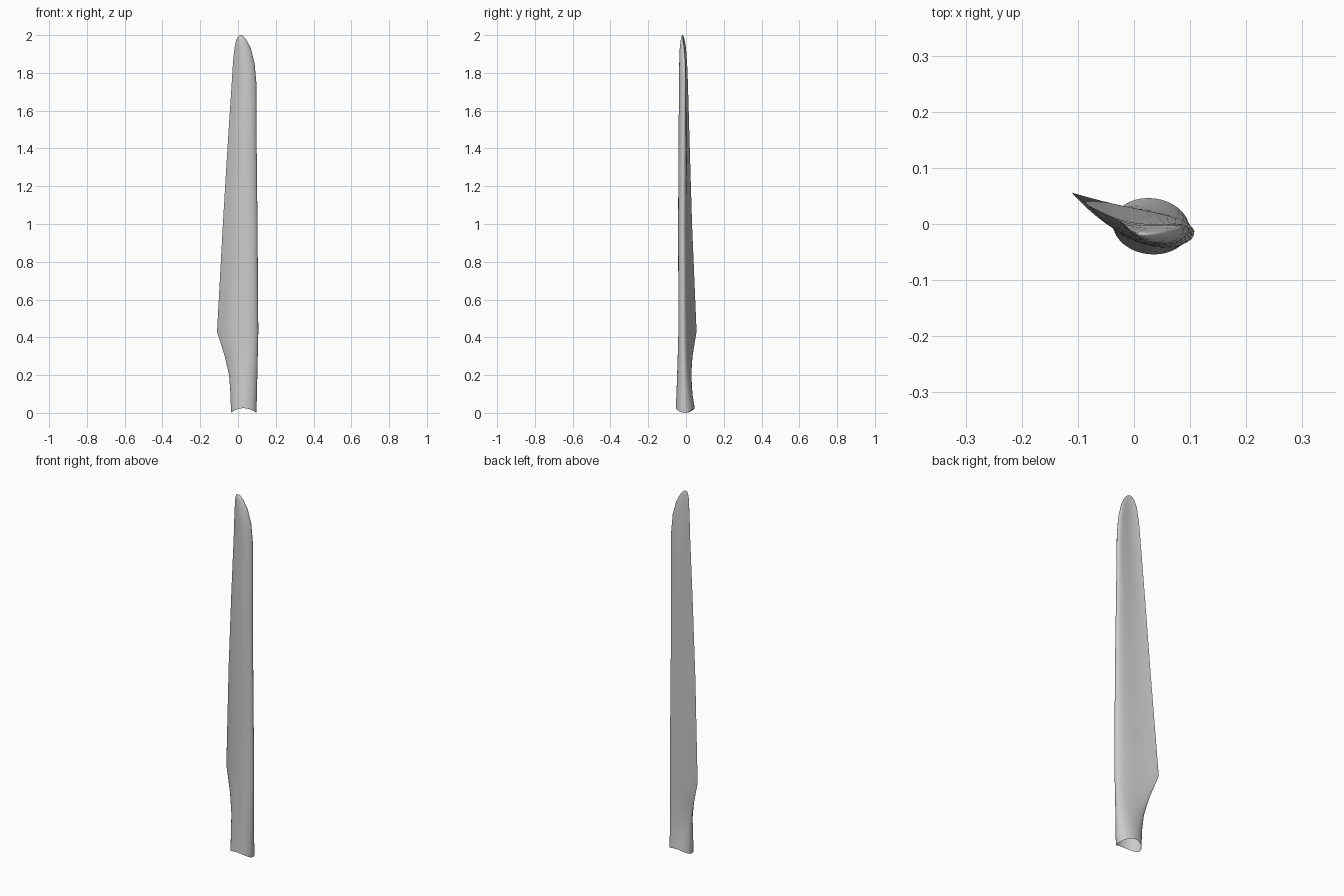
import bpy, bmesh, math
from mathutils import Vector

cube = bpy.data.objects.get("Cube")
if cube:
    bpy.data.objects.remove(cube, do_unlink=True)

paint = bpy.data.materials.new("light grey")
paint.use_nodes = True
grey = (0.6, 0.6, 0.6, 1)
paint.diffuse_color = grey
paint.node_tree.nodes["Principled BSDF"].inputs["Base Color"].default_value = grey

# Stations: height, leading edge x y, trailing edge x y, half thickness, camber, roundness
STATIONS = [
    (0.00, 0.098, -0.012, -0.037, 0.004, 0.050, 0.000, 1.0),
    (0.10, 0.100, -0.014, -0.040, 0.008, 0.042, 0.005, 0.9),
    (0.20, 0.102, -0.016, -0.047, 0.018, 0.036, 0.010, 0.65),
    (0.30, 0.104, -0.018, -0.070, 0.033, 0.032, 0.013, 0.3),
    (0.43, 0.107, -0.020, -0.111, 0.056, 0.029, 0.015, 0.0),
    (1.00, 0.103, -0.020, -0.080, 0.032, 0.025, 0.015, 0.0),
    (1.40, 0.099, -0.016, -0.056, 0.020, 0.022, 0.016, 0.0),
    (1.75, 0.097, -0.012, -0.033, 0.010, 0.019, 0.016, 0.0),
    (1.85, 0.088, -0.012, -0.027, 0.006, 0.017, 0.015, 0.0),
    (1.93, 0.068, -0.015, -0.019, 0.000, 0.013, 0.012, 0.2),
    (1.975, 0.045, -0.018, -0.010, -0.008, 0.008, 0.006, 0.5),
    (1.995, 0.027, -0.019, 0.002, -0.014, 0.004, 0.002, 0.8),
]
SIDES = 36


def foil_half(u):
    """Airfoil half thickness along the chord, with a peak of 1."""
    return 10 * (0.2969 * math.sqrt(u) - 0.126 * u - 0.3516 * u**2
                 + 0.2843 * u**3 - 0.1036 * u**4)


def section(station):
    z, lx, ly, tx, ty, half, camber, roundness = station
    lead, trail = Vector((lx, ly)), Vector((tx, ty))
    chord = (trail - lead).normalized()
    back = Vector((chord.y, -chord.x))
    points = []
    for i in range(SIDES):
        angle = math.tau * i / SIDES
        u = (1 - math.cos(angle)) / 2
        side = 1 if math.sin(angle) >= 0 else -1
        shape = (roundness * abs(math.sin(angle))
                 + (1 - roundness) * max(foil_half(u), 0))
        offset = side * half * shape - camber * 4 * u * (1 - u)
        p = lead.lerp(trail, u) + back * offset
        # The root is cut to fit a round hub
        cut = 0.025 - 5.3 * (p.x - 0.03) ** 2 if z == 0 else z
        points.append((p.x, p.y, max(cut, 0)))
    return points


# Blade skin, lofted from the open root to the closed tip
bm = bmesh.new()
rings = [[bm.verts.new(p) for p in section(s)] for s in STATIONS]
for low, high in zip(rings, rings[1:]):
    for i in range(SIDES):
        j = (i + 1) % SIDES
        bm.faces.new((low[i], low[j], high[j], high[i]))
tip = bm.verts.new((0.014, -0.017, 2.0))
for i in range(SIDES):
    bm.faces.new((rings[-1][i], rings[-1][(i + 1) % SIDES], tip))
bmesh.ops.recalc_face_normals(bm, faces=bm.faces)
mesh = bpy.data.meshes.new("blade")
bm.to_mesh(mesh)
bm.free()
mesh.materials.append(paint)
blade = bpy.data.objects.new("blade", mesh)
bpy.context.collection.objects.link(blade)

bpy.ops.object.select_all(action="DESELECT")
blade.select_set(True)
bpy.context.view_layer.objects.active = blade
bpy.ops.object.shade_smooth_by_angle(angle=math.radians(40))
